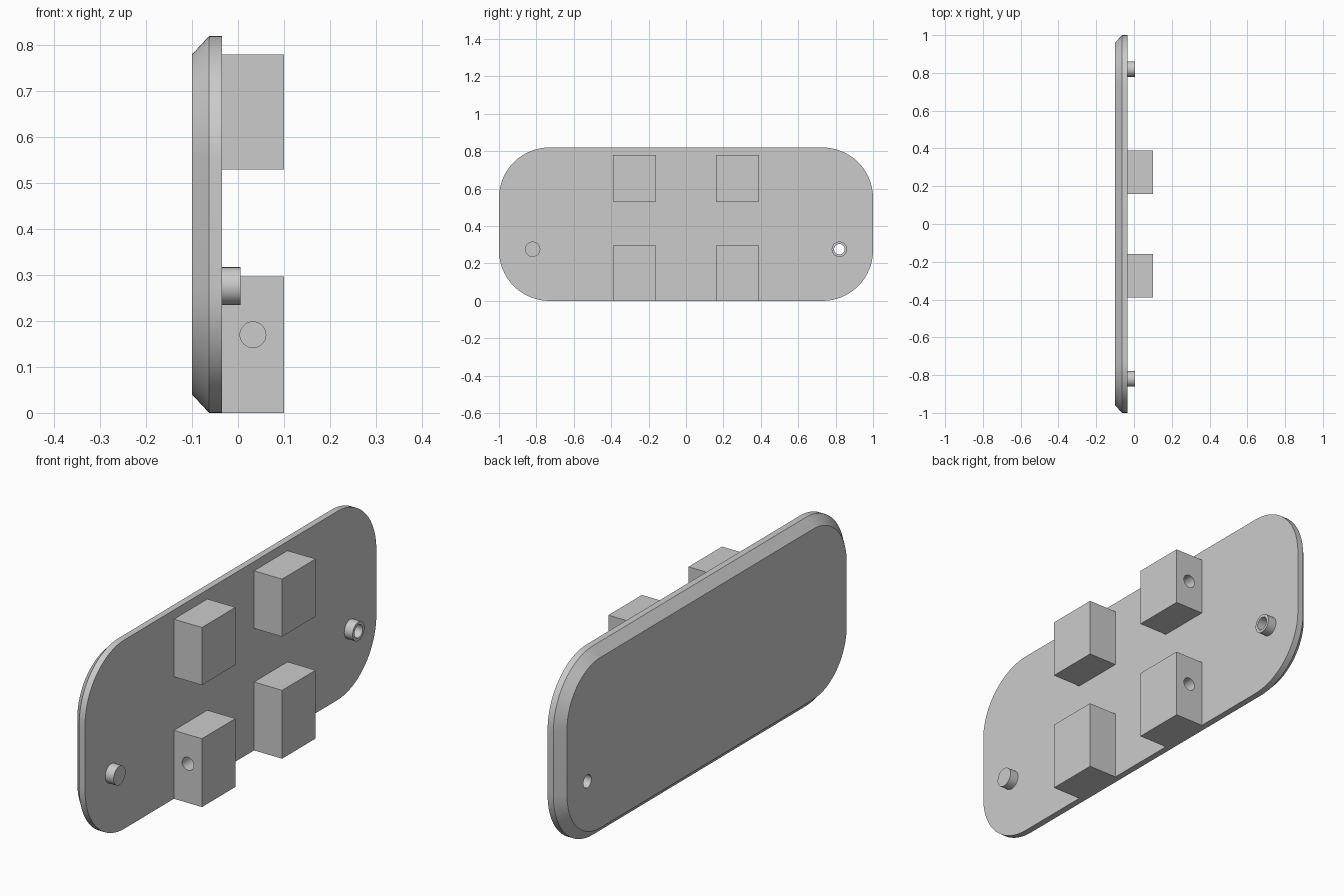
import bpy, bmesh, math
from mathutils import Vector

cube = bpy.data.objects.get("Cube")
if cube:
    bpy.data.objects.remove(cube, do_unlink=True)

grey = bpy.data.materials.new("plain_grey")
grey.use_nodes = True
COLOR = (0.6, 0.6, 0.6, 1)
grey.diffuse_color = COLOR
grey.node_tree.nodes["Principled BSDF"].inputs["Base Color"].default_value = COLOR

HALF_Y, HEIGHT, CORNER = 1.0, 0.82, 0.27
BACK, RIM, FACE, TIP = -0.10, -0.063, -0.035, 0.10
HOLE_R = 0.028
HOLE_X = (FACE + TIP) / 2


def make_object(name, bm):
    bmesh.ops.recalc_face_normals(bm, faces=bm.faces)
    mesh = bpy.data.meshes.new(name)
    bm.to_mesh(mesh)
    bm.free()
    mesh.materials.append(grey)
    obj = bpy.data.objects.new(name, mesh)
    bpy.context.collection.objects.link(obj)
    return obj


def outline(inset, steps=20):
    """Rounded rectangle in the y-z plane."""
    r = CORNER - inset
    points = []
    for quarter in range(4):
        sy = 1 if quarter in (0, 3) else -1
        sz = 1 if quarter < 2 else -1
        cy = sy * (HALF_Y - CORNER)
        cz = HEIGHT / 2 + sz * (HEIGHT / 2 - CORNER)
        for i in range(steps + 1):
            a = (quarter + i / steps) * math.pi / 2
            points.append((cy + r * math.cos(a), cz + r * math.sin(a)))
    return points


def box(name, low, high):
    bm = bmesh.new()
    bmesh.ops.create_cube(bm, size=1)
    low, high = Vector(low), Vector(high)
    for v in bm.verts:
        v.co = (low + high) / 2 + v.co * (high - low)
    return make_object(name, bm)


def rod(name, start, end, radius):
    """Closed cylinder between two points."""
    start, end = Vector(start), Vector(end)
    axis = end - start
    bm = bmesh.new()
    bmesh.ops.create_cone(bm, cap_ends=True, segments=40, radius1=radius,
                          radius2=radius, depth=axis.length)
    turn = axis.to_track_quat("Z", "Y")
    for v in bm.verts:
        v.co = turn @ v.co + (start + end) / 2
    return make_object(name, bm)


def drill(obj, start, end):
    cutter = rod("drill", start, end, HOLE_R)
    cutter.hide_render = True
    mod = obj.modifiers.new("hole", "BOOLEAN")
    mod.operation = "DIFFERENCE"
    mod.solver = "EXACT"
    mod.object = cutter
    bpy.context.view_layer.objects.active = obj
    bpy.ops.object.modifier_apply(modifier=mod.name)
    bpy.data.objects.remove(cutter, do_unlink=True)


# Plate with a chamfered back edge
bm = bmesh.new()
rings = [[bm.verts.new((x, y, z)) for y, z in outline(inset)]
         for x, inset in ((BACK, 0.04), (RIM, 0), (FACE, 0))]
bm.faces.new(rings[0])
bm.faces.new(rings[-1])
count = len(rings[0])
for a, b in zip(rings, rings[1:]):
    for i in range(count):
        j = (i + 1) % count
        bm.faces.new((a[i], a[j], b[j], b[i]))
plate = make_object("plate", bm)
parts = [plate]

for side, label in ((-1, "front"), (1, "rear")):
    # Hollow screw bosses with holes running through the plate
    y, z = side * 0.82, 0.276
    boss = rod(label + "_boss", (FACE, y, z), (0.005, y, z), 0.041)
    for target in (plate, boss):
        drill(target, (-0.2, y, z), (0.2, y, z))
    parts.append(boss)

    # Mounting blocks with blind holes in their outer ends
    inner, outer = 0.16, 0.39
    y_low, y_high = sorted((side * inner, side * outer))
    for level, bottom, top, hole_z in (("lower", 0, 0.297, 0.17),
                                       ("upper", 0.53, 0.78, 0.655)):
        block = box(f"{label}_{level}_block", (FACE, y_low, bottom), (TIP, y_high, top))
        drill(block, (HOLE_X, side * (outer + 0.05), hole_z),
              (HOLE_X, side * (outer - 0.12), hole_z))
        if level == "lower":
            mid = side * (inner + outer) / 2
            drill(block, (HOLE_X, mid, -0.05), (HOLE_X, mid, 0.12))
        parts.append(block)

# Smooth the round walls and keep the edges sharp
bpy.ops.object.select_all(action="DESELECT")
for obj in parts:
    obj.select_set(True)
bpy.context.view_layer.objects.active = plate
bpy.ops.object.shade_smooth_by_angle(angle=math.radians(30))
